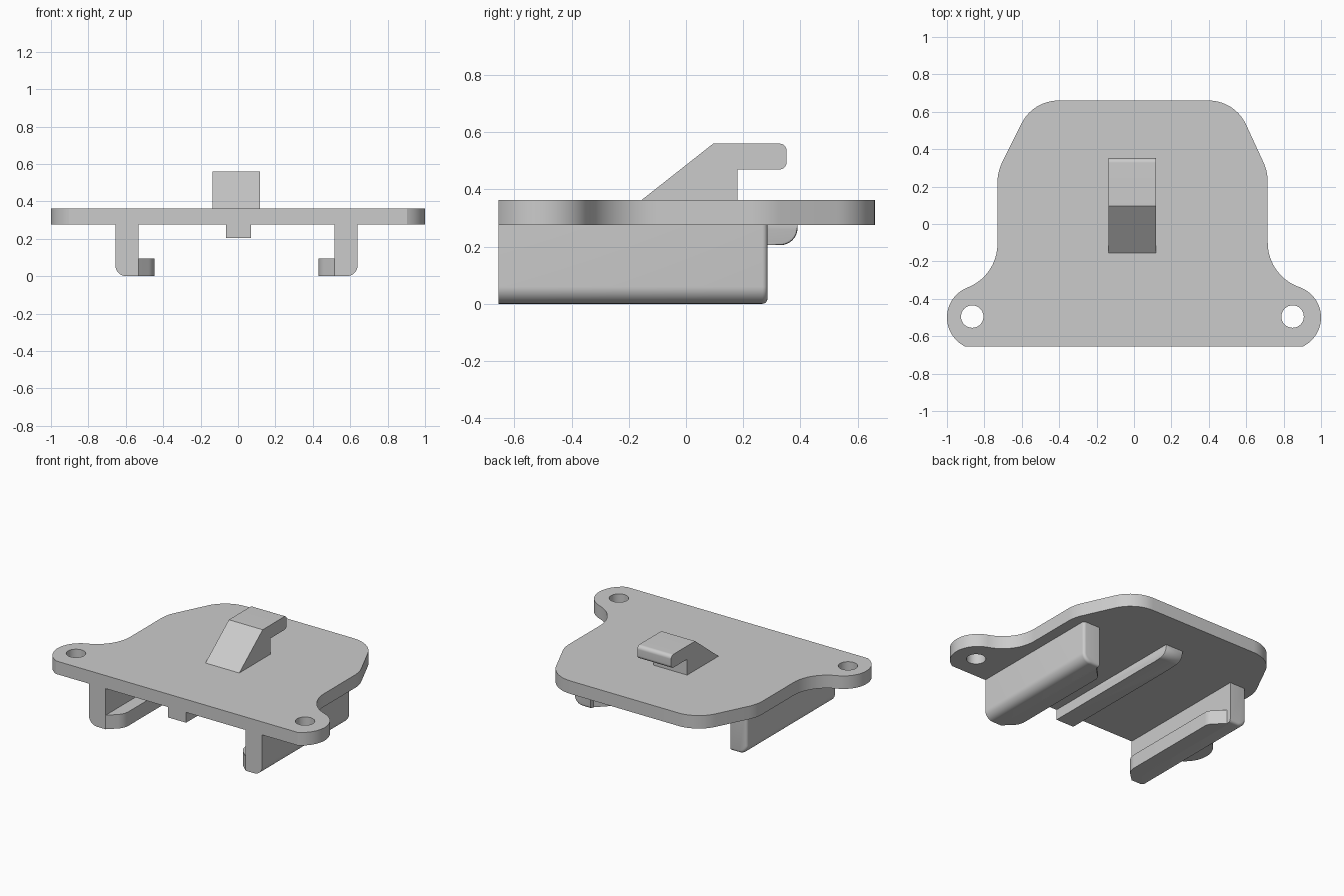
import bpy, bmesh, math
from mathutils import Vector

if "Cube" in bpy.data.objects:
    bpy.data.objects.remove(bpy.data.objects["Cube"], do_unlink=True)

GREY = (0.6, 0.6, 0.6, 1)
grey = bpy.data.materials.new("light grey plastic")
grey.use_nodes = True
grey.diffuse_color = GREY
grey.node_tree.nodes["Principled BSDF"].inputs["Base Color"].default_value = GREY

FRONT, BASE, TOP = -0.655, 0.275, 0.363   # shared front edge, plate underside and top


def fillet(corners, steps=10):
    """Round the corners given as (u, v, radius) into a list of points."""
    out = []
    for i, (u, v, r) in enumerate(corners):
        p = Vector((u, v))
        if not r:
            out.append(p)
            continue
        a = (Vector(corners[i - 1][:2]) - p).normalized()
        b = (Vector(corners[(i + 1) % len(corners)][:2]) - p).normalized()
        half = a.angle(b) / 2
        centre = p + (a + b).normalized() * (r / math.sin(half))
        start = p + a * (r / math.tan(half)) - centre
        end = p + b * (r / math.tan(half)) - centre
        for k in range(steps + 1):
            spoke = start.lerp(end, k / steps).normalized()
            out.append(centre + spoke * r)
    return out


def prism(name, points, axis, low, high):
    """Extrude a closed outline along the named axis."""
    place = {"x": lambda p, d: (d, p[0], p[1]),
             "y": lambda p, d: (p[0], d, p[1]),
             "z": lambda p, d: (p[0], p[1], d)}[axis]
    bm = bmesh.new()
    face = bm.faces.new([bm.verts.new(place(p, low)) for p in points])
    side = bmesh.ops.extrude_face_region(bm, geom=[face])["geom"]
    shift = Vector(place((0, 0), high - low))
    bmesh.ops.translate(bm, vec=shift, verts=[g for g in side if isinstance(g, bmesh.types.BMVert)])
    bmesh.ops.recalc_face_normals(bm, faces=bm.faces)
    mesh = bpy.data.meshes.new(name)
    bm.to_mesh(mesh)
    bm.free()
    mesh.materials.append(grey)
    obj = bpy.data.objects.new(name, mesh)
    bpy.context.collection.objects.link(obj)
    return obj


def soften(obj, rule, width, segments):
    """Bevel the edges whose two ends both meet the rule."""
    bm = bmesh.new()
    bm.from_mesh(obj.data)
    edges = [e for e in bm.edges if all(rule(v.co) for v in e.verts)
             and e.calc_face_angle(0) > math.radians(40)]
    bmesh.ops.bevel(bm, geom=edges, offset=width, segments=segments, profile=0.5, affect="EDGES")
    bm.to_mesh(obj.data)
    bm.free()


def activate(obj):
    bpy.ops.object.select_all(action="DESELECT")
    obj.select_set(True)
    bpy.context.view_layer.objects.active = obj


def half_outline(waist):
    """One side of the plate, from the front edge round the ear to the back."""
    ear = []
    for k in range(25):
        t = math.radians(-64 + k * 134 / 24)
        ear.append(Vector((0.828 + 0.172 * math.cos(t), -0.5 + 0.172 * math.sin(t))))
    ear[0].y = FRONT
    tip = ear[-1]
    body = fillet([(tip.x, tip.y, 0), (waist, -0.275, 0.25), (waist, 0.28, 0.25),
                   (0.54, 0.66, 0.22), (0, 0.66, 0)])
    return ear + body[1:-1]


# Mounting plate with two screw holes
right_side = half_outline(0.715)
left_side = [Vector((-p.x, p.y)) for p in reversed(half_outline(0.73))]
plate = prism("mounting_plate", right_side + left_side, "z", BASE, TOP)
for x in (-0.865, 0.848):
    circle = [(x + 0.06 * math.cos(k * math.tau / 32), -0.495 + 0.06 * math.sin(k * math.tau / 32))
              for k in range(32)]
    cutter = prism("hole_cutter", circle, "z", 0.2, 0.45)
    cutter.hide_render = True
    cut = plate.modifiers.new("screw_hole", "BOOLEAN")
    cut.operation, cut.solver, cut.object = "DIFFERENCE", "EXACT", cutter
    activate(plate)
    bpy.ops.object.modifier_apply(modifier=cut.name)
    bpy.data.objects.remove(cutter, do_unlink=True)
parts = [plate]

# Side rails with inward lips whose ends sweep back into the wall
MID = -0.008
for side, label in ((1, "left"), (-1, "right")):
    def mirrored(points):
        return [(MID + side * p[0], p[1]) for p in points]

    wall = fillet([(0.523, BASE, 0), (0.523, 0, 0), (0.648, 0, 0.06), (0.648, BASE, 0)])
    rail = prism(label + "_rail", mirrored(wall), "y", FRONT, 0.285)
    soften(rail, lambda co: co.y > 0.28 and (co.z < 0.1 or abs(co.x - MID) > 0.6), 0.018, 4)

    lip = fillet([(0.535, FRONT, 0), (0.523, FRONT, 0), (0.438, -0.575, 0.1),
                  (0.438, 0.17, 0.06), (0.523, 0.255, 0), (0.535, 0.255, 0)])
    parts += [rail, prism(label + "_rail_lip", mirrored(lip), "z", 0.0, 0.095)]

# Guide rib under the plate with a rounded back end
rib = fillet([(FRONT, BASE, 0), (FRONT, 0.205, 0), (0.39, 0.205, 0.06), (0.39, BASE, 0)])
guide = prism("guide_rib", rib, "x", -0.064, 0.07)
soften(guide, lambda co: co.z < 0.27 and co.y > FRONT + 0.01, 0.008, 2)
parts.append(guide)

# Ramped hook on top
hook = fillet([(-0.155, TOP, 0), (0.095, 0.56, 0), (0.352, 0.56, 0.025),
               (0.352, 0.47, 0.025), (0.18, 0.47, 0), (0.18, TOP, 0)])
parts.append(prism("latch_hook", hook, "x", -0.135, 0.118))

for obj in parts:
    activate(obj)
    bpy.ops.object.shade_smooth_by_angle(angle=math.radians(25))
